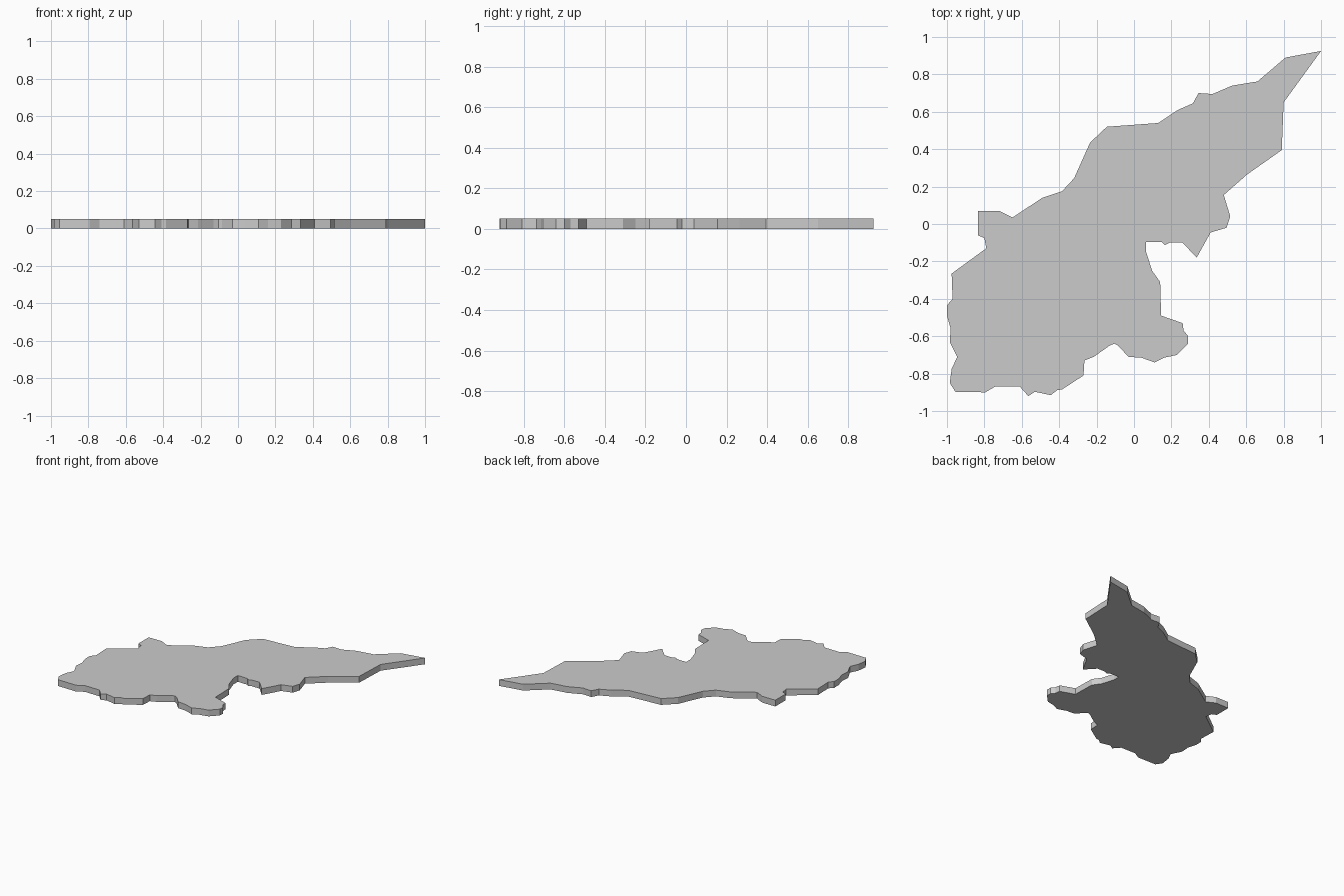
import bpy, bmesh

THICKNESS = 0.05

# irregular coastline-like outline, clockwise from the pointed tip
outline = [
    (1, .925), (.8, .65), (.79, .395), (.605, .265), (.48, .155),
    (.515, .04), (.495, -.02), (.41, -.045), (.335, -.18), (.26, -.10),
    (.19, -.10), (.165, -.112), (.15, -.097), (.065, -.095), (.065, -.15),
    (.097, -.25), (.14, -.31), (.145, -.49), (.26, -.53), (.265, -.57),
    (.29, -.60), (.288, -.64), (.23, -.70), (.16, -.715), (.11, -.74),
    (.04, -.715), (-.03, -.71), (-.085, -.65), (-.105, -.64), (-.13, -.65),
    (-.215, -.71), (-.265, -.73), (-.27, -.81), (-.385, -.885), (-.41, -.888),
    (-.445, -.915), (-.53, -.897), (-.565, -.92), (-.61, -.87), (-.74, -.868),
    (-.795, -.90), (-.955, -.897), (-.985, -.85), (-.975, -.775), (-.945, -.71),
    (-.985, -.63), (-.98, -.56), (-1, -.49), (-1, -.435), (-.97, -.40),
    (-.975, -.265), (-.79, -.13), (-.80, -.075), (-.835, -.06), (-.835, .07),
    (-.72, .07), (-.65, .035), (-.49, .14), (-.385, .175), (-.32, .245),
    (-.235, .435), (-.145, .52), (.13, .54), (.235, .61), (.315, .645),
    (.345, .70), (.42, .695), (.525, .74), (.66, .762), (.81, .89),
]

# flat slab: bottom face extruded straight up
bm = bmesh.new()
base = bm.faces.new([bm.verts.new((x, y, 0)) for x, y in outline])
result = bmesh.ops.extrude_face_region(bm, geom=[base], use_keep_orig=True)
top = [v for v in result["geom"] if isinstance(v, bmesh.types.BMVert)]
bmesh.ops.translate(bm, verts=top, vec=(0, 0, THICKNESS))
bmesh.ops.recalc_face_normals(bm, faces=bm.faces)

mesh = bpy.data.meshes.new("region_slab")
bm.to_mesh(mesh)
bm.free()
bpy.context.collection.objects.link(bpy.data.objects.new("region_slab", mesh))
